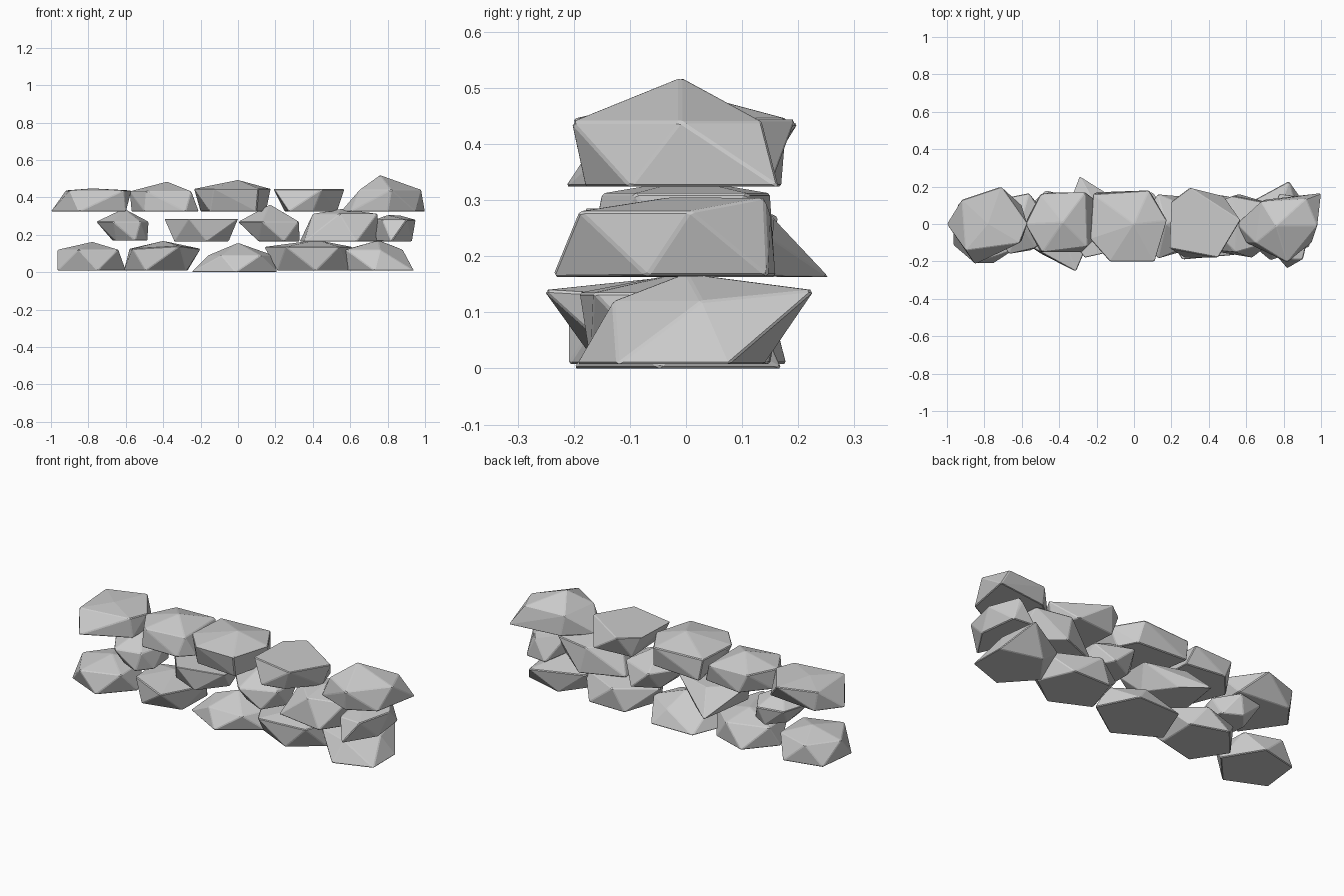
import bpy, bmesh, math, random

if "Cube" in bpy.data.objects:
    bpy.data.objects.remove(bpy.data.objects["Cube"])

random.seed(4)


def ring(n, turn, xr, yr, z):
    """Irregular polygon stretched to fill an x range and a y range."""
    pts = []
    for i in range(n):
        a = math.radians(turn + 360 * i / n + random.uniform(-6, 6))
        pts.append((math.cos(a), math.sin(a)))

    def fit(vals, r):
        lo, hi = min(vals), max(vals)
        return [r[0] + (v - lo) / (hi - lo) * (r[1] - r[0]) for v in vals]
    xs = fit([p[0] for p in pts], xr)
    ys = fit([p[1] for p in pts], yr)
    return [(x, y, z) for x, y in zip(xs, ys)]


def hull(name, pts):
    """Faceted boulder with slightly worn edges."""
    bm = bmesh.new()
    for p in pts:
        bm.verts.new(p)
    res = bmesh.ops.convex_hull(bm, input=bm.verts)
    junk = {g for g in res["geom_interior"] + res["geom_unused"]
            if isinstance(g, bmesh.types.BMVert)}
    bmesh.ops.delete(bm, geom=list(junk), context='VERTS')
    bmesh.ops.dissolve_limit(bm, angle_limit=math.radians(4),
                             verts=bm.verts, edges=bm.edges)
    bmesh.ops.recalc_face_normals(bm, faces=bm.faces)
    me = bpy.data.meshes.new(name)
    bm.to_mesh(me)
    bm.free()
    ob = bpy.data.objects.new(name, me)
    bpy.context.collection.objects.link(ob)
    bev = ob.modifiers.new("worn_edges", 'BEVEL')
    bev.width = 0.004
    bev.segments = 1
    bev.limit_method = 'ANGLE'
    bev.angle_limit = math.radians(12)


def stone(name, z0, base_x, base_y, rim_x, rim_y, rim_z, extra=(), n=5, turn=0):
    """Base ring, twisted rim ring, and extra peaks or spikes."""
    hull(name, ring(n, turn + 180 / n, base_x, base_y, z0)
         + ring(n, turn, rim_x, rim_y, rim_z) + list(extra))


def cap_stone(name, base, rim, rim_z, extra=()):
    """Top course stone from its base and rim plans."""
    hull(name, [(x, y, .324) for x, y in base]
         + [(x, y, rim_z) for x, y in rim] + list(extra))


# bottom course
Z = 0.008
stone("bottom_stone_1", Z, (-.965, -.60), (-.21, .16), (-.965, -.64), (-.21, .14), .12,
      [(-.78, -.02, .162)], 5, 250)
stone("bottom_stone_2", Z, (-.61, -.27), (-.16, .18), (-.58, -.20), (-.17, .15), .125,
      [(-.40, 0, .167), (-.31, -.255, .14)], 5, 0)
stone("bottom_stone_3", 0, (-.25, .21), (-.20, .17), (-.16, .19), (-.14, .13), .09,
      [(0, 0, .157)], 5, 90)
stone("bottom_stone_4", Z, (.21, .59), (-.17, .15), (.14, .61), (-.19, .17), .135,
      [(.42, 0, .172)], 5, 20)
stone("bottom_stone_5", Z, (.58, .94), (-.195, .14), (.57, .88), (-.13, .16), .12,
      [(.75, 0, .17), (.83, .23, .14)], 5, 75)

# middle course
stone("middle_stone_1", .168, (-.67, -.485), (-.14, .14), (-.758, -.478), (-.16, .165), .27,
      [(-.61, 0, .34)], 6, 10)
stone("middle_stone_2", .165, (-.34, -.05), (-.15, .15), (-.393, 0), (-.18, .14), .285,
      [(-.29, .255, .163)], 5, 250)
stone("middle_stone_3", .165, (.11, .33), (-.15, .15), (0, .325), (-.185, .16), .27,
      [(.17, 0, .362)], 5, 180)
stone("middle_stone_4", .163, (.33, .755), (-.18, .16), (.40, .745), (-.15, .15), .312,
      [(.55, 0, .338)], 5, 40)
stone("middle_stone_5", .165, (.74, .93), (-.18, .16), (.73, .95), (-.19, .15), .28,
      [(.82, -.238, .163), (.86, .14, .305), (.80, -.03, .305)], 5, 90)

# top course
cap_stone("top_stone_1",
          [(-1, 0), (-.85, -.215), (-.60, -.09), (-.60, .10), (-.90, .13)],
          [(-.92, .13), (-.71, .20), (-.57, 0), (-.61, -.10), (-.90, -.14)], .437,
          [(-.78, 0, .448)])
cap_stone("top_stone_2",
          [(-.57, .03), (-.45, .17), (-.22, .14), (-.21, -.08), (-.28, -.15), (-.50, -.15)],
          [(-.58, 0), (-.50, .16), (-.26, .17), (-.25, -.12), (-.49, -.15)], .432,
          [(-.38, .01, .484)])
cap_stone("top_stone_3",
          [(-.20, .17), (.10, .15), (.15, .05), (.10, -.17), (-.15, -.15)],
          [(-.22, .16), (.08, .18), (.175, .02), (.11, -.20), (-.13, -.20), (-.235, -.08)],
          .445, [(0, 0, .493)])
cap_stone("top_stone_4",
          [(.25, .13), (.48, .15), (.53, 0), (.40, -.15), (.27, -.18)],
          [(.57, .02), (.30, .195), (.20, .12), (.19, -.13), (.45, -.18)], .444)
cap_stone("top_stone_5",
          [(.55, 0), (.70, .13), (1.0, .165), (.95, -.10), (.80, -.18), (.60, -.10)],
          [(.98, -.01), (.92, .135), (.68, .12), (.65, -.10), (.82, -.205)], .44,
          [(.76, -.01, .519)])
